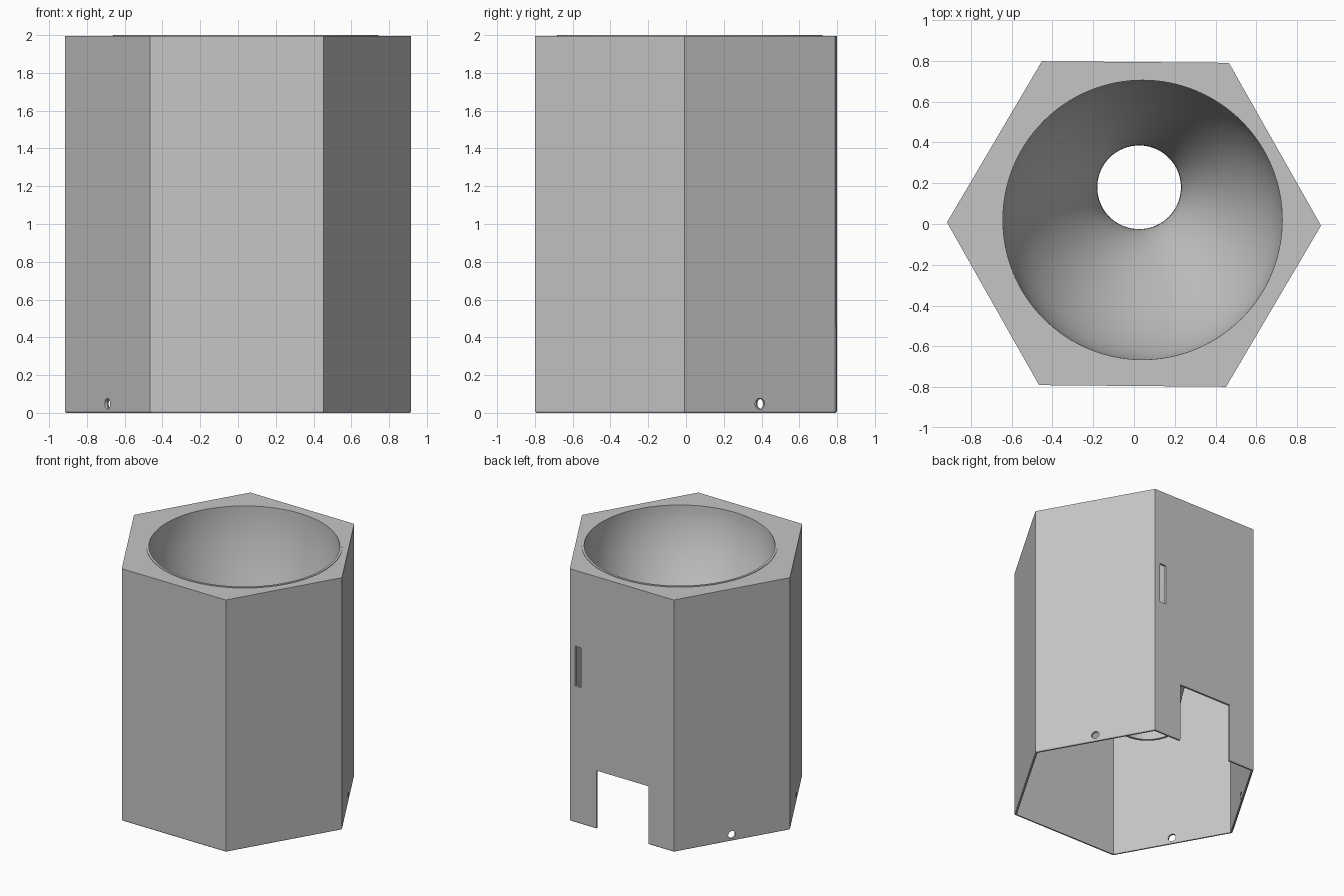
import bpy
import bmesh
from math import cos, sin, pi, radians
from mathutils import Matrix, Vector

cube = bpy.data.objects.get("Cube")
if cube:
    bpy.data.objects.remove(cube, do_unlink=True)

grey = bpy.data.materials.new("plain_grey")
grey.use_nodes = True
grey.diffuse_color = (0.56, 0.56, 0.56, 1)
grey.node_tree.nodes["Principled BSDF"].inputs["Base Color"].default_value = grey.diffuse_color

TWIST = radians(-0.5)
HEX_R = 0.917
APOTHEM = HEX_R * cos(pi / 6)
WALL = 0.016
TOP = 1.996


def make_object(name, bm):
    bmesh.ops.recalc_face_normals(bm, faces=bm.faces)
    mesh = bpy.data.meshes.new(name)
    bm.to_mesh(mesh)
    bm.free()
    obj = bpy.data.objects.new(name, mesh)
    bpy.context.collection.objects.link(obj)
    mesh.materials.append(grey)
    return obj


def ring(bm, radius, z, sides, x=0, y=0, turn=0):
    return [bm.verts.new((x + radius * cos(turn + 2 * pi * i / sides),
                          y + radius * sin(turn + 2 * pi * i / sides), z))
            for i in range(sides)]


def bridge(bm, a, b):
    n = len(a)
    for i in range(n):
        bm.faces.new((a[i], a[(i + 1) % n], b[(i + 1) % n], b[i]))


def prism(name, levels, sides, x=0, y=0, turn=0):
    """Stack of (radius, z) rings, capped at both ends."""
    bm = bmesh.new()
    rings = [ring(bm, r, z, sides, x, y, turn) for r, z in levels]
    for a, b in zip(rings, rings[1:]):
        bridge(bm, a, b)
    bm.faces.new(rings[0])
    bm.faces.new(rings[-1])
    return make_object(name, bm)


def box(name, low, high):
    bm = bmesh.new()
    low, high = Vector(low), Vector(high)
    bmesh.ops.create_cube(bm, size=1, matrix=Matrix.Translation((low + high) / 2)
                          @ Matrix.Diagonal((*(high - low), 1)))
    return make_object(name, bm)


def cut(target, cutter):
    cutter.hide_render = True
    mod = target.modifiers.new("cut", "BOOLEAN")
    mod.operation = "DIFFERENCE"
    mod.solver = "EXACT"
    mod.object = cutter
    bpy.context.view_layer.objects.active = target
    bpy.ops.object.modifier_apply(modifier=mod.name)
    bpy.data.objects.remove(cutter, do_unlink=True)


# Six-sided outer shell, open below, with a finely chamfered foot
shell = prism("hexagonal_shell", [(HEX_R - 0.006, 0), (HEX_R, 0.008), (HEX_R, TOP)], 6, turn=TWIST)
inner_r = HEX_R - WALL / cos(pi / 6)
cut(shell, prism("cavity_cutter", [(inner_r, -0.1), (inner_r, TOP - 0.02)], 6, turn=TWIST))
cut(shell, prism("mouth_cutter", [(0.698, 1.8), (0.698, 2.2)], 128, 0.042, 0.02))

# Doorway and narrow slot in the back wall
cut(shell, box("doorway_cutter", (-0.228, 0.7, -0.1), (0.23, 0.9, 0.46)))
cut(shell, box("slot_cutter", (0.365, 0.7, 1.08), (0.418, 0.9, 1.395)))

# Small round drain holes through three of the walls
for angle in (30, 150, 210):
    a = radians(angle) + TWIST
    drill = prism("drain_cutter", [(0.029, -0.1), (0.029, 0.1)], 32)
    drill.data.transform(Matrix.Translation((APOTHEM * cos(a), APOTHEM * sin(a), 0.048))
                         @ Matrix.Rotation(a, 4, "Z") @ Matrix.Rotation(pi / 2, 4, "Y"))
    cut(shell, drill)

# Off-centre funnel bowl: wide mouth easing into a round outlet
bm = bmesh.new()
STEPS, SIDES = 40, 128


def funnel_ring(t, extra):
    s = t * t * (3 - 2 * t)
    return ring(bm, 0.685 + (0.205 - 0.685) * s + extra, 2 + (0.47 - 2) * t, SIDES,
                0.042 - 0.017 * s, 0.02 + 0.16 * s)


inside = [funnel_ring(i / STEPS, 0) for i in range(STEPS + 1)]
outside = [funnel_ring(i / STEPS, 0.018) for i in range(STEPS + 1)]
loops = inside + outside[::-1]
for a, b in zip(loops, loops[1:] + loops[:1]):
    bridge(bm, a, b)
bowl = make_object("funnel_bowl", bm)

# Smooth the curved surfaces while keeping the edges crisp
bpy.ops.object.select_all(action="DESELECT")
for obj in (shell, bowl):
    obj.select_set(True)
bpy.context.view_layer.objects.active = bowl
bpy.ops.object.shade_smooth_by_angle(angle=radians(30))
